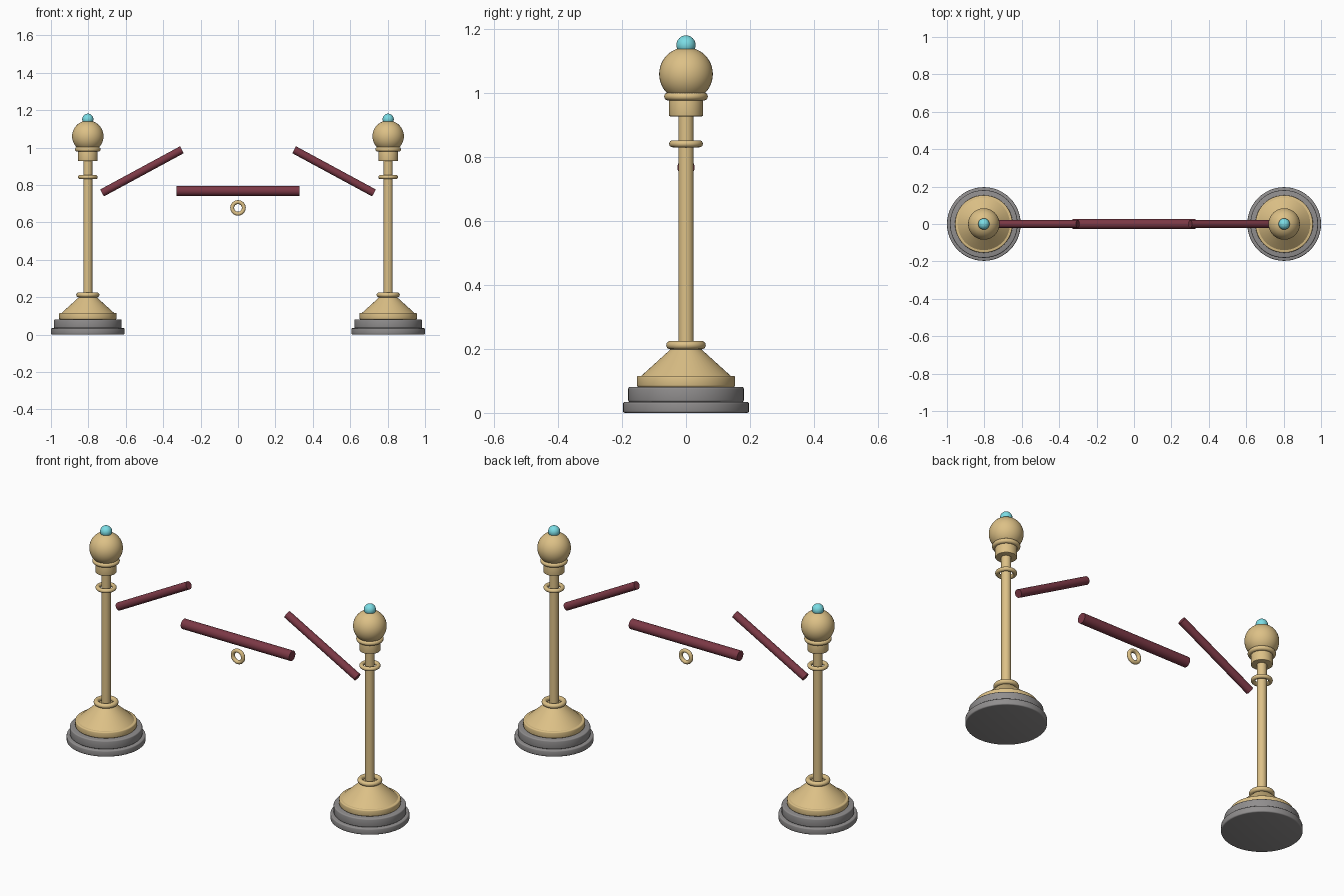
import bpy
from math import pi, radians
from mathutils import Vector

cube = bpy.data.objects.get("Cube")
if cube:
    bpy.data.objects.remove(cube, do_unlink=True)


def material(name, color):
    mat = bpy.data.materials.new(name)
    mat.use_nodes = True
    mat.diffuse_color = (*color, 1)
    mat.node_tree.nodes["Principled BSDF"].inputs["Base Color"].default_value = (*color, 1)
    return mat


BRASS = material("brass", (0.72, 0.53, 0.24))
STONE = material("stone", (0.28, 0.27, 0.27))
VELVET = material("velvet", (0.2, 0.04, 0.06))
GEM = material("gem", (0.2, 0.72, 0.78))


def finish(name, mat, bevel=0):
    obj = bpy.context.object
    obj.name = name
    obj.data.materials.append(mat)
    if bevel:
        mod = obj.modifiers.new("Bevel", "BEVEL")
        mod.width = bevel
        mod.segments = 3
        bpy.ops.object.modifier_apply(modifier=mod.name)
    bpy.ops.object.shade_smooth_by_angle(angle=radians(35))
    return obj


def disc(name, mat, x, z0, z1, r0, r1=None, bevel=0):
    bpy.ops.mesh.primitive_cone_add(
        vertices=48, radius1=r0, radius2=r0 if r1 is None else r1,
        depth=z1 - z0, location=(x, 0, (z0 + z1) / 2))
    return finish(name, mat, bevel)


def ring(name, mat, x, z, major, minor, tilt=0):
    bpy.ops.mesh.primitive_torus_add(
        major_segments=48, minor_segments=16, major_radius=major,
        minor_radius=minor, location=(x, 0, z), rotation=(tilt, 0, 0))
    return finish(name, mat)


def ball(name, mat, x, z, radius):
    bpy.ops.mesh.primitive_uv_sphere_add(
        segments=40, ring_count=24, radius=radius, location=(x, 0, z))
    return finish(name, mat)


def bar(name, mat, start, end, radius):
    a, b = Vector(start), Vector(end)
    bpy.ops.mesh.primitive_cylinder_add(
        vertices=32, radius=radius, depth=(b - a).length, location=(a + b) / 2,
        rotation=(b - a).to_track_quat("Z", "Y").to_euler())
    return finish(name, mat)


for side, s in (("left", 1), ("right", -1)):
    x = s * 0.803
    # Stepped stone base
    disc(f"{side}_base_step", STONE, x, 0, 0.034, 0.197, bevel=0.006)
    disc(f"{side}_base_tier", STONE, x, 0.034, 0.081, 0.181, bevel=0.006)
    # Brass foot and post
    disc(f"{side}_foot_plate", BRASS, x, 0.081, 0.116, 0.154, bevel=0.006)
    disc(f"{side}_foot_cone", BRASS, x, 0.114, 0.2, 0.142, 0.047)
    ring(f"{side}_foot_ring", BRASS, x, 0.212, 0.049, 0.013)
    disc(f"{side}_post", BRASS, x, 0.19, 0.94, 0.024)
    ring(f"{side}_rope_collar", BRASS, x, 0.842, 0.042, 0.011)
    # Post head
    disc(f"{side}_capital", BRASS, x, 0.928, 0.982, 0.053, bevel=0.003)
    ring(f"{side}_neck_ring", BRASS, x, 0.99, 0.056, 0.0125)
    ball(f"{side}_globe", BRASS, x, 1.06, 0.084)
    ball(f"{side}_finial", GEM, x, 1.151, 0.03)
    # Sloping rope section
    bar(f"{side}_rope", VELVET, (s * 0.727, 0, 0.757), (s * 0.3, 0, 0.988), 0.021)

# Middle rope section and hanging ring
bar("middle_rope", VELVET, (-0.33, 0, 0.768), (0.33, 0, 0.768), 0.027)
ring("hanging_ring", BRASS, 0, 0.677, 0.031, 0.0105, tilt=pi / 2)
